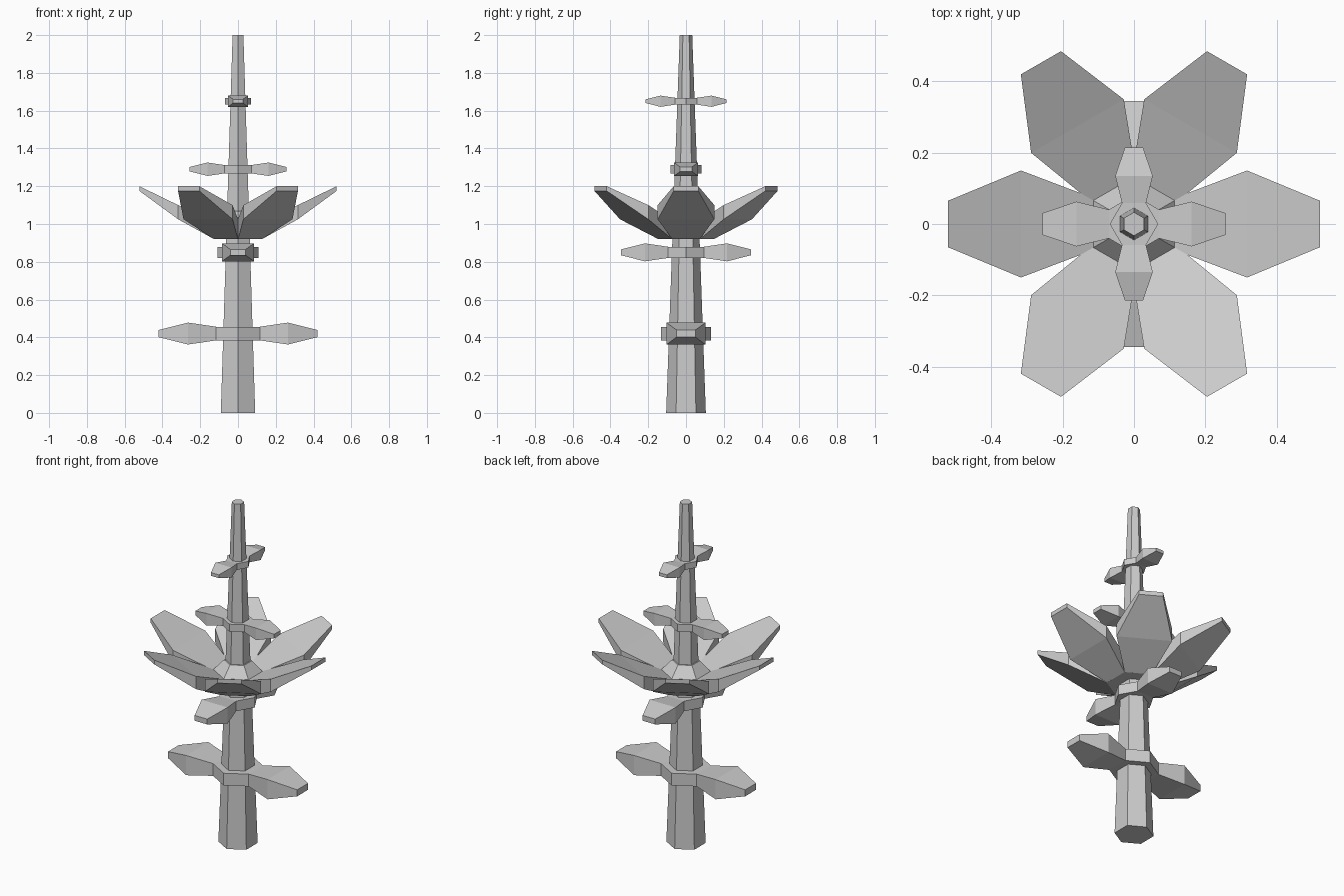
import bpy, bmesh
from math import sin, cos, pi, radians
from mathutils import Matrix

if "Cube" in bpy.data.objects:
    bpy.data.objects.remove(bpy.data.objects["Cube"])

COLOUR = (0.6, 0.6, 0.6, 1)
grey = bpy.data.materials.new("plain grey")
grey.use_nodes = True
grey.diffuse_color = COLOUR
grey.node_tree.nodes["Principled BSDF"].inputs["Base Color"].default_value = COLOUR


def loft(bm, rings, matrix=Matrix()):
    """Skin a closed solid through rings with equal point counts."""
    rows = [[bm.verts.new(matrix @ Matrix.Translation(p).to_translation()) for p in ring]
            for ring in rings]
    n = len(rows[0])
    for a, b in zip(rows, rows[1:]):
        for i in range(n):
            j = (i + 1) % n
            bm.faces.new((a[i], a[j], b[j], b[i]))
    bm.faces.new(rows[0][::-1])
    bm.faces.new(rows[-1])


def hexagon(radius, z):
    """Hexagon with corners on the y axis and flats facing +x and -x."""
    return [(radius * cos(pi / 6 + i * pi / 3), radius * sin(pi / 6 + i * pi / 3), z)
            for i in range(6)]


def blade_section(x, half_width, low, high, lean=0):
    """Rectangular cross-section of a leaf; lean moves the upper edge along x."""
    return [(x, -half_width, low), (x, half_width, low),
            (x + lean, half_width, high), (x + lean, -half_width, high)]


def finish(name, bm):
    bmesh.ops.recalc_face_normals(bm, faces=bm.faces)
    mesh = bpy.data.meshes.new(name)
    bm.to_mesh(mesh)
    bm.free()
    mesh.materials.append(grey)
    obj = bpy.data.objects.new(name, mesh)
    bpy.context.collection.objects.link(obj)
    return obj


# Tapered six-sided stem
bm = bmesh.new()
loft(bm, [hexagon(0.105, 0), hexagon(0.033, 2)])
finish("stem", bm)


# Leaf pairs: a hexagonal collar with two opposite leaves
def leaf_pair(name, z, scale, angle):
    bm = bmesh.new()
    loft(bm, [hexagon(0.133, -0.036), hexagon(0.133, 0.036)])
    for turn in (0, pi):
        loft(bm, [blade_section(x, w, -h, h) for x, w, h in
                  ((0.115, 0.066, 0.036), (0.265, 0.103, 0.058), (0.42, 0.05, 0.019))],
             Matrix.Rotation(turn, 4, "Z"))
    obj = finish(name, bm)
    obj.matrix_world = (Matrix.Translation((0, 0, z)) @ Matrix.Rotation(angle, 4, "Z")
                        @ Matrix.Scale(scale, 4))


for i, (z, scale) in enumerate(((0.42, 1), (0.85, 0.82), (1.29, 0.61), (1.65, 0.51))):
    leaf_pair(f"leaf_pair_{i + 1}", z, scale, (i % 2) * pi / 2)

# Flower base, sloping in towards the stem at the top
bm = bmesh.new()
loft(bm, [hexagon(0.147, 0.92), hexagon(0.132, 1.01), hexagon(0.075, 1.07)])
finish("flower_base", bm)

# Six rising petals
for i in range(6):
    bm = bmesh.new()
    loft(bm, [blade_section(0.127, 0.073, 0.92, 1.01, -0.013),
              blade_section(0.317, 0.15, 1.025, 1.10),
              blade_section(0.522, 0.065, 1.175, 1.20)],
         Matrix.Rotation(radians(60 * i), 4, "Z"))
    finish(f"petal_{i + 1}", bm)
